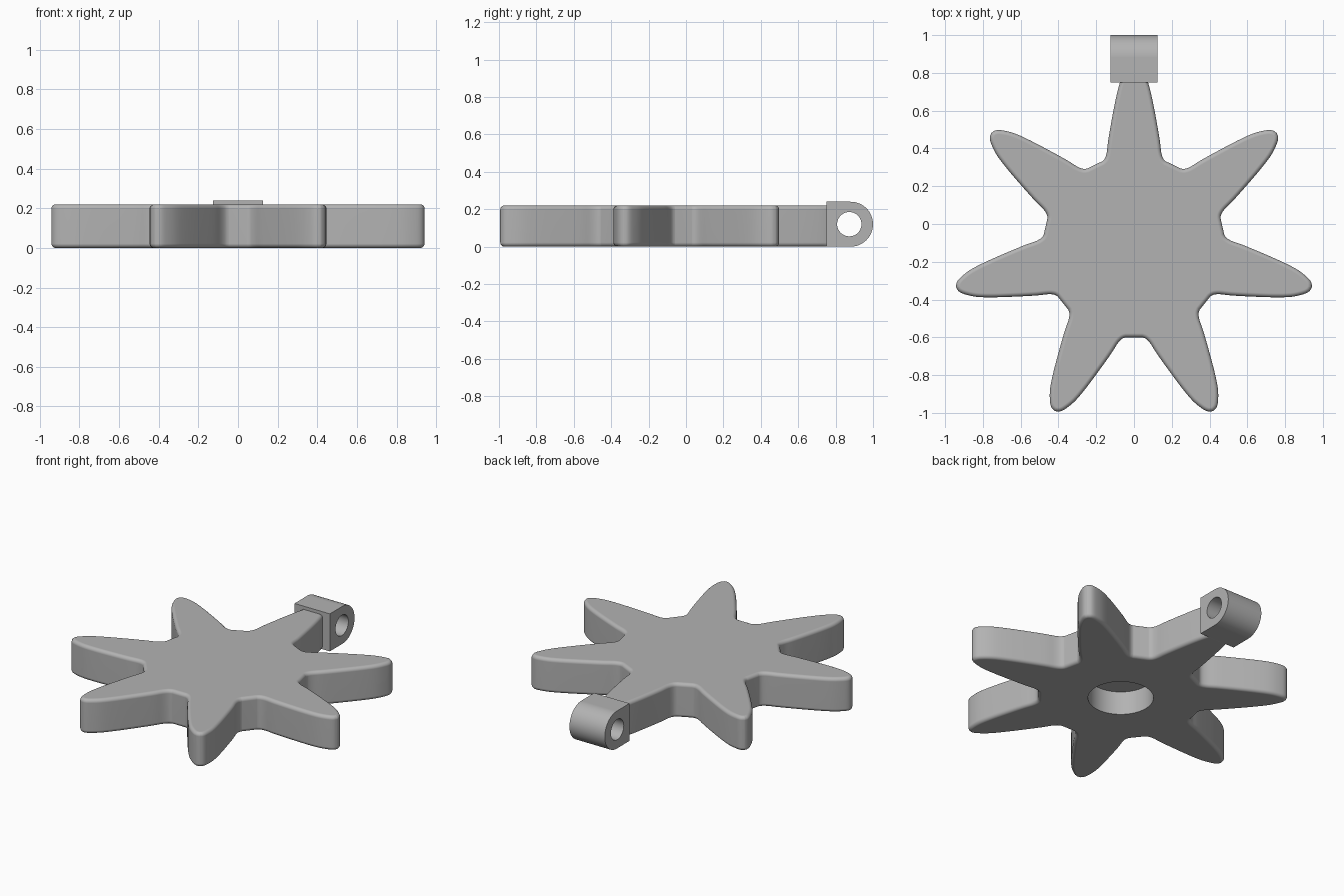
import bpy, bmesh, math
from mathutils import Vector, Matrix

cube = bpy.data.objects.get("Cube")
if cube:
    bpy.data.objects.remove(cube, do_unlink=True)

grey = bpy.data.materials.new("light grey")
grey.use_nodes = True
grey.diffuse_color = (0.45, 0.45, 0.45, 1)
grey.node_tree.nodes["Principled BSDF"].inputs["Base Color"].default_value = grey.diffuse_color

ARMS = 7
CENTRE = Vector((0, -0.12))
HEIGHT = 0.22
ROUND = 0.022


def solid(name, rings):
    """Skin a stack of matching rings and cap both ends."""
    bm = bmesh.new()
    loops = [[bm.verts.new(p) for p in ring] for ring in rings]
    n = len(loops[0])
    for low, high in zip(loops, loops[1:]):
        for i in range(n):
            j = (i + 1) % n
            bm.faces.new((low[i], low[j], high[j], high[i]))
    bm.faces.new(loops[0][::-1])
    bm.faces.new(loops[-1])
    bmesh.ops.recalc_face_normals(bm, faces=bm.faces)
    mesh = bpy.data.meshes.new(name)
    bm.to_mesh(mesh)
    bm.free()
    obj = bpy.data.objects.new(name, mesh)
    bpy.context.collection.objects.link(obj)
    mesh.materials.append(grey)
    return obj


def activate(obj):
    bpy.ops.object.select_all(action='DESELECT')
    obj.select_set(True)
    bpy.context.view_layer.objects.active = obj


def bore(obj, radius, length, location, rotation=(0, 0, 0)):
    """Cut a round hole and discard the cutter."""
    bpy.ops.mesh.primitive_cylinder_add(vertices=64, radius=radius, depth=length,
                                        location=location, rotation=rotation)
    cutter = bpy.context.object
    cutter.hide_render = True
    cutter.data.materials.append(grey)
    cut = obj.modifiers.new("bore", 'BOOLEAN')
    cut.operation, cut.solver, cut.object = 'DIFFERENCE', 'EXACT', cutter
    activate(obj)
    bpy.ops.object.modifier_apply(modifier=cut.name)
    bpy.data.objects.remove(cutter, do_unlink=True)


def finish(obj):
    activate(obj)
    bpy.ops.object.shade_smooth_by_angle(angle=math.radians(35))
    obj.modifiers.new("flat caps", 'WEIGHTED_NORMAL').keep_sharp = True


def smooth_path(points, steps=4):
    """Catmull-Rom curve through a list of 2D points."""
    p = [Vector(q) for q in points]
    p = [2 * p[0] - p[1]] + p + [2 * p[-1] - p[-2]]
    out = []
    for a, b, c, d in zip(p, p[1:], p[2:], p[3:]):
        for s in range(steps):
            t = s / steps
            out.append(0.5 * (2 * b + (c - a) * t + (2 * a - 5 * b + 4 * c - d) * t ** 2
                              + (3 * b - a - 3 * c + d) * t ** 3))
    return out + [p[-2]]


# One arm edge: distance from the hub against half width, valley to tip
edge = [(0.452, 0.168), (0.468, 0.154), (0.5, 0.144), (0.56, 0.137), (0.66, 0.12),
        (0.78, 0.097), (0.87, 0.074), (0.93, 0.046), (0.957, 0.024), (0.966, 0)]
half = smooth_path(edge)
arm = [Vector((p.x, -p.y)) for p in half] + half[-2::-1]

# Star outline, with the rear arm shortened where it meets the lug
outline = []
for k in range(ARMS):
    turn = Matrix.Rotation(math.pi / 2 + k * math.tau / ARMS, 2)
    pts = [p for p in arm if k or p.x < 0.89]
    outline += [CENTRE + turn @ p for p in pts]

normals = []
for i, p in enumerate(outline):
    along = outline[(i + 1) % len(outline)] - outline[i - 1]
    normals.append(Vector((-along.y, along.x)).normalized())


def star_ring(inset, z):
    return [(p.x + n.x * inset, p.y + n.y * inset, z) for p, n in zip(outline, normals)]


# Star body with rounded rims
rim = [(ROUND * (1 - math.sin(a)), ROUND * (1 - math.cos(a)))
       for a in (math.pi / 2 * s / 5 for s in range(6))]
rings = [star_ring(i, z) for i, z in rim]
rings += [star_ring(i, HEIGHT - z) for i, z in reversed(rim)]
star = solid("star_body", rings)
bore(star, 0.19, 0.3, (CENTRE.x, CENTRE.y, 0))
finish(star)

# Pierced lug with a rounded rear end
R = 0.12
side = [(0.75, 2 * R), (0.75, 0)]
side += [(1 - R + R * math.cos(a), R + R * math.sin(a))
         for a in (math.pi * (s / 32 - 0.5) for s in range(33))]
lug = solid("hanging_lug", [[(x, y, z) for y, z in side] for x in (-0.125, 0.125)])
bore(lug, 0.065, 1, (0, 0.873, R), (0, math.pi / 2, 0))
finish(lug)
